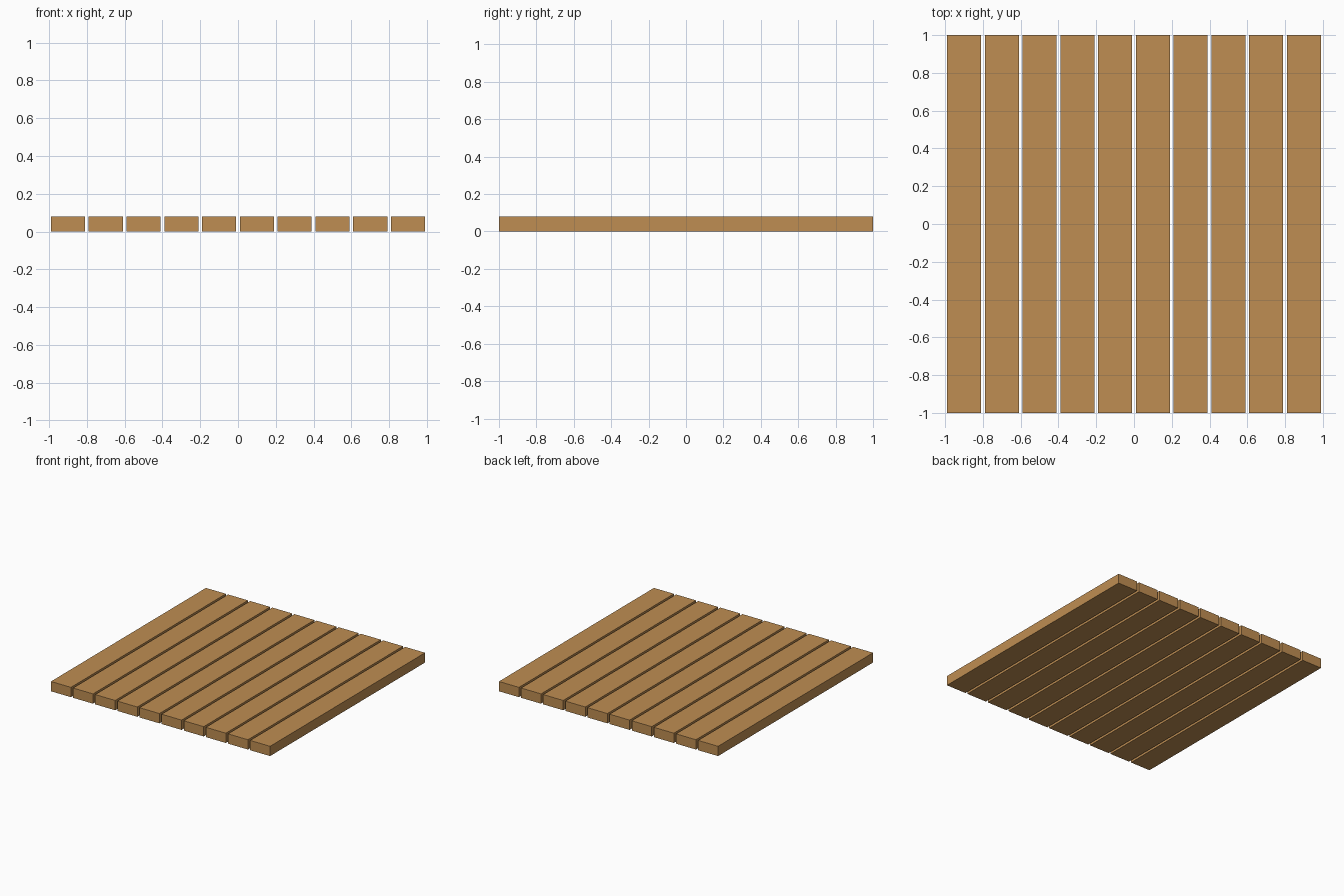
import bpy

if "Cube" in bpy.data.objects:
    bpy.data.objects.remove(bpy.data.objects["Cube"])

PLANKS = 10
PITCH = 0.2
WIDTH, LENGTH, THICK = 0.18, 2.0, 0.08

wood = bpy.data.materials.new("wood")
wood.diffuse_color = (0.52, 0.27, 0.085, 1)
wood.use_nodes = True
wood.node_tree.nodes["Principled BSDF"].inputs["Base Color"].default_value = wood.diffuse_color


def plank(name, x):
    bpy.ops.mesh.primitive_cube_add(size=1, location=(x, 0, THICK / 2))
    ob = bpy.context.object
    ob.name = name
    ob.scale = (WIDTH, LENGTH, THICK)
    bpy.ops.object.transform_apply(location=False, rotation=False, scale=True)
    ob.data.materials.append(wood)
    return ob


# Row of parallel deck planks with open gaps between them
for i in range(PLANKS):
    plank(f"plank_{i + 1}", (i - (PLANKS - 1) / 2) * PITCH)
